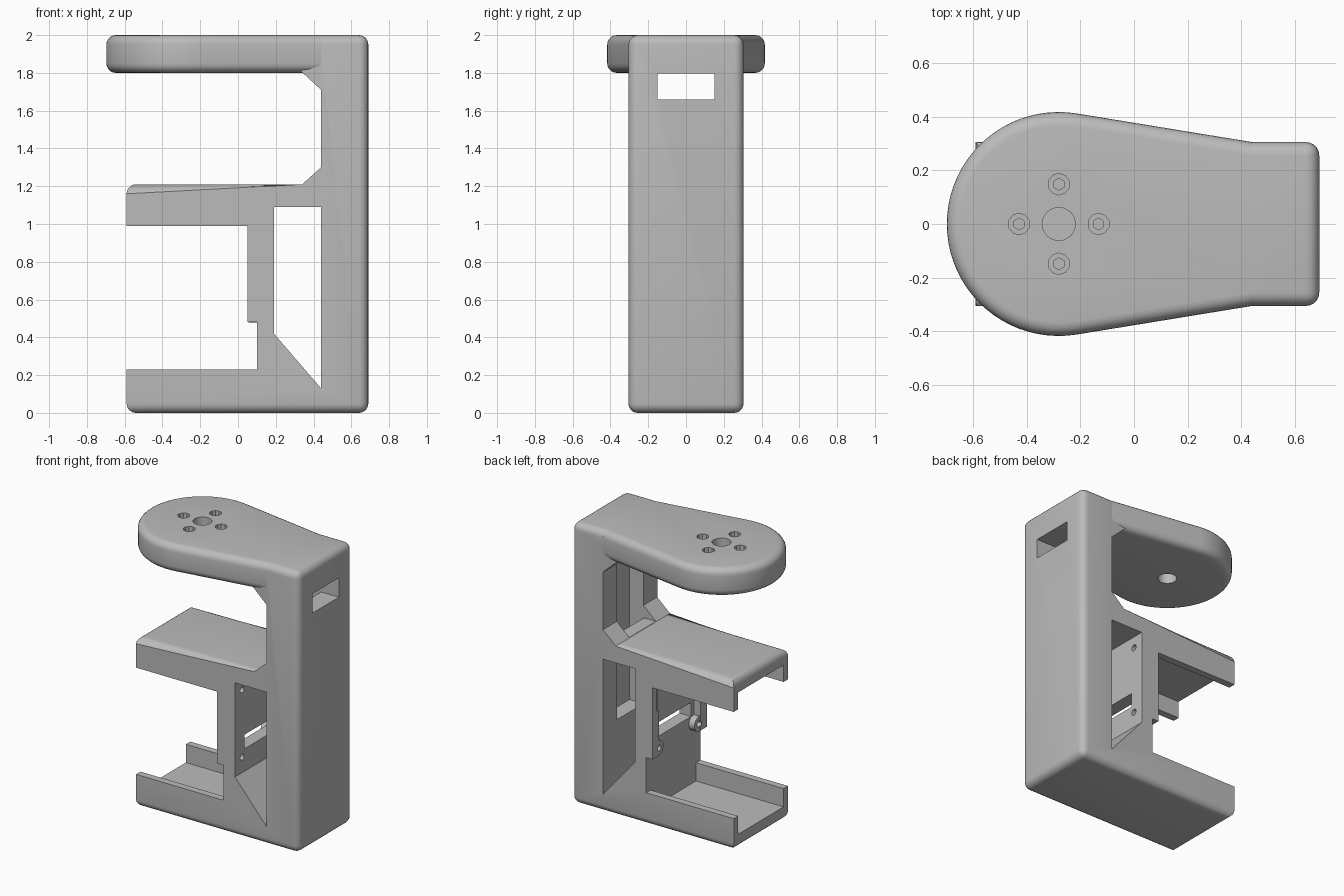
import bpy, bmesh, math
from mathutils import Matrix

if "Cube" in bpy.data.objects:
    bpy.data.objects.remove(bpy.data.objects["Cube"], do_unlink=True)

grey = bpy.data.materials.new("plain_grey")
grey.use_nodes = True
colour = (0.5, 0.5, 0.5, 1)
grey.diffuse_color = colour
grey.node_tree.nodes["Principled BSDF"].inputs["Base Color"].default_value = colour

HALF = 0.305   # half depth of the frame
ROUND = 0.05   # radius of the outer edges


def finish(name, bm):
    bmesh.ops.recalc_face_normals(bm, faces=bm.faces)
    mesh = bpy.data.meshes.new(name)
    bm.to_mesh(mesh)
    bm.free()
    mesh.materials.append(grey)
    obj = bpy.data.objects.new(name, mesh)
    bpy.context.collection.objects.link(obj)
    return obj


def prism(name, points, low, high, axis="z", round_rule=None):
    """Extrude a profile along z, or an x-z profile along y; round chosen edges."""
    bm = bmesh.new()
    if axis == "z":
        verts = [bm.verts.new((a, b, low)) for a, b in points]
        move = (0, 0, high - low)
    else:
        verts = [bm.verts.new((a, low, b)) for a, b in points]
        move = (0, high - low, 0)
    face = bm.faces.new(verts)
    out = bmesh.ops.extrude_face_region(bm, geom=[face])
    bmesh.ops.translate(bm, vec=move,
                        verts=[v for v in out["geom"] if isinstance(v, bmesh.types.BMVert)])
    bmesh.ops.recalc_face_normals(bm, faces=bm.faces)
    if round_rule:
        edges = [e for e in bm.edges if round_rule(e.verts[0].co, e.verts[1].co)]
        bmesh.ops.bevel(bm, geom=edges, offset=ROUND, segments=5, profile=0.5,
                        affect="EDGES", clamp_overlap=True)
    return finish(name, bm)


def box(name, x0, x1, y0, y1, z0, z1):
    return prism(name, [(x0, y0), (x1, y0), (x1, y1), (x0, y1)], z0, z1)


def rod(name, centre, radius, length, axis="z", sides=24):
    bm = bmesh.new()
    turn = Matrix.Rotation(math.pi / 2, 4, "Y") if axis == "x" else Matrix.Identity(4)
    bmesh.ops.create_cone(bm, cap_ends=True, segments=sides, radius1=radius, radius2=radius,
                          depth=length, matrix=Matrix.Translation(centre) @ turn)
    return finish(name, bm)


def combine(target, tool, operation="DIFFERENCE"):
    tool.hide_render = True
    mod = target.modifiers.new("combine", "BOOLEAN")
    mod.operation, mod.object, mod.solver = operation, tool, "EXACT"
    bpy.context.view_layer.objects.active = target
    bpy.ops.object.modifier_apply(modifier=mod.name)
    bpy.data.objects.remove(tool, do_unlink=True)


def near(a, b):
    return abs(a - b) < 0.001


# Frame: spine, shelf, mounting wall and tray as one side profile
profile = [(0.69, 0), (0.69, 2), (0.44, 2), (0.44, 1.9), (0.31, 1.9), (0.31, 1.83),
           (0.44, 1.71), (0.44, 1.3), (0.34, 1.21), (-0.59, 1.21), (-0.59, 0.99),
           (0.05, 0.99), (0.05, 0.48), (0.1, 0.48), (0.1, 0.23), (-0.59, 0.23), (-0.59, 0)]
corners = [(0.69, 0), (0.69, 2), (-0.59, 0), (-0.59, 1.21)]


def frame_edges(a, b):
    if not near(a.y, b.y):
        return any(near(a.x, x) and near(a.z, z) for x, z in corners)
    same_z = near(a.z, b.z) and any(near(a.z, z) for z in (0, 1.21, 2))
    return same_z or (near(a.x, b.x) and near(a.x, 0.69))


frame = prism("frame", profile, -HALF, HALF, "y", frame_edges)

# Side window with a sloping sill
combine(frame, prism("window_cutter", [(0.19, 1.09), (0.44, 1.09), (0.44, 0.13), (0.19, 0.42)],
                     -1, 1, "y"))
# Hollows: tray, underside of shelf, mounting recess, cable channel, gusset gap, cable slot
hollows = [(-0.8, 0.1, 0.255, 0.1, 0.4),
           (-0.8, 0.06, 0.255, 0.8, 1.11),
           (0.0, 0.1, 0.235, 0.4, 1.11),
           (0.435, 0.55, 0.15, 0.6, 1.8),
           (0.25, 0.45, 0.15, 1.212, 1.88),
           (0.5, 0.8, 0.15, 1.66, 1.798),
           (0.0, 0.3, 0.2, 0.58, 0.68)]
for x0, x1, y, z0, z1 in hollows:
    combine(frame, box("hollow_cutter", x0, x1, -y, y, z0, z1))

# Screw bosses in the mounting recess
for side in (-1, 1):
    for z in (0.53, 1.01):
        at = (0.09, side * 0.225, z)
        combine(frame, rod("boss", at, 0.052, 0.07, "x"), "UNION")
        combine(frame, rod("screw_cutter", at, 0.022, 0.4, "x", 12))

# Top arm: teardrop plate with rounded rims
outline = [(0.44, HALF)]
for i in range(41):
    angle = math.radians(81 + 198 * i / 40)
    outline.append((-0.28 + 0.417 * math.cos(angle), 0.417 * math.sin(angle)))
outline.append((0.44, -HALF))


def arm_edges(a, b):
    return near(a.z, b.z) and not (near(a.x, 0.44) and near(b.x, 0.44))


arm = prism("top_arm", outline, 1.8, 2, "z", arm_edges)
combine(arm, rod("centre_cutter", (-0.28, 0, 1.9), 0.062, 1, sides=16))
for i in range(4):
    x = -0.28 + 0.148 * math.cos(i * math.pi / 2)
    y = 0.148 * math.sin(i * math.pi / 2)
    combine(arm, rod("socket_cutter", (x, y, 2), 0.04, 0.14, sides=10))
    combine(arm, rod("pilot_cutter", (x, y, 1.94), 0.022, 0.18, sides=6))

# Smooth the rounded edges and keep the others sharp
for obj in (frame, arm):
    bpy.ops.object.select_all(action="DESELECT")
    obj.select_set(True)
    bpy.context.view_layer.objects.active = obj
    bpy.ops.object.shade_smooth_by_angle(angle=math.radians(30))
